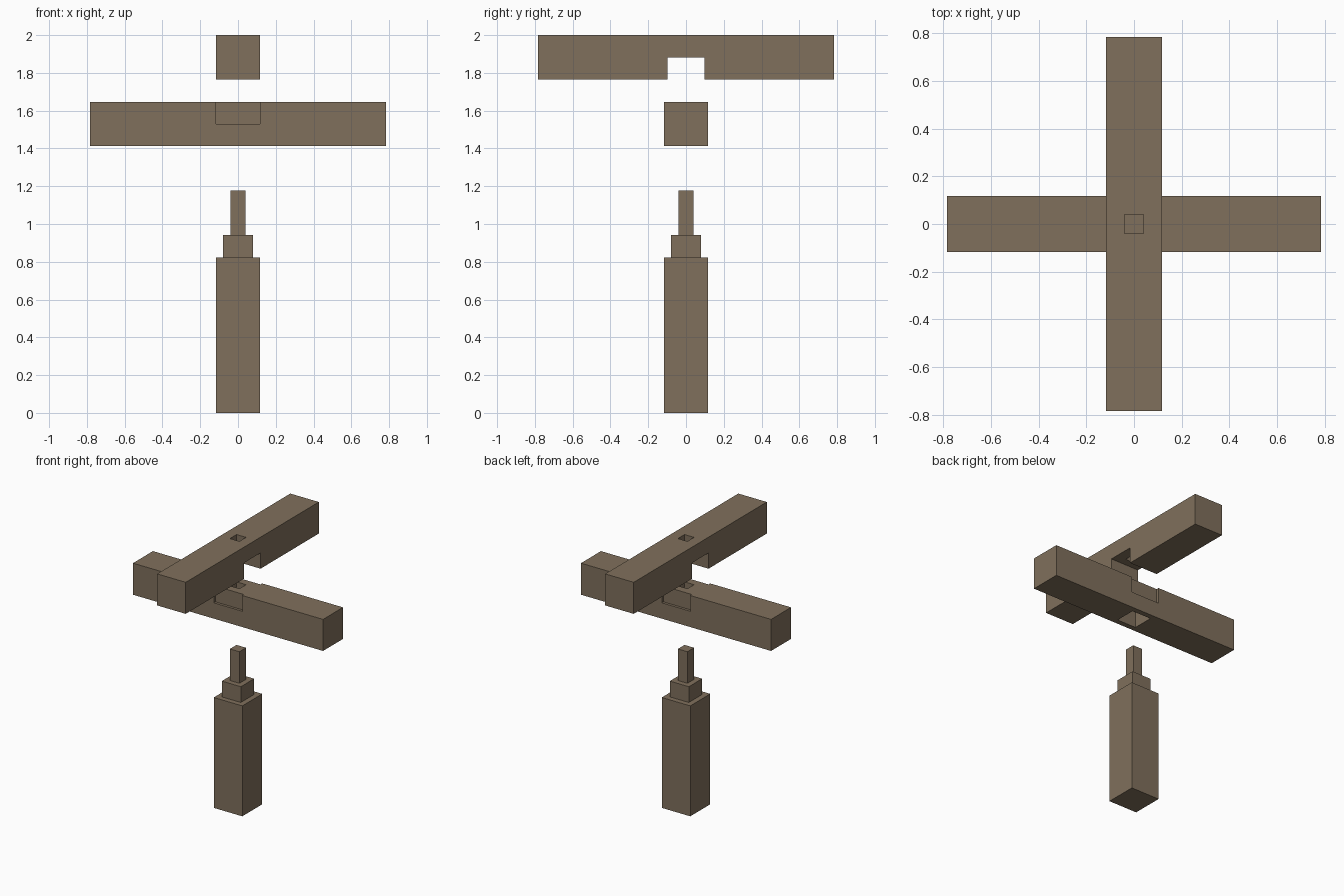
import bpy

cube = bpy.data.objects.get("Cube")
if cube:
    bpy.data.objects.remove(cube, do_unlink=True)

# Proportions: U is half the timber thickness, all sizes follow from it
U = 2 / 17
LENGTH = U * 20 / 3      # half length of each beam
WEB = U * 5 / 6          # half width left between the cheek recesses
TENON = U * 2 / 3
PEG = U / 3
OVER = 0.05              # how far cutters stick out

wood = bpy.data.materials.new("brown wood")
wood.use_nodes = True
colour = (0.216, 0.162, 0.107, 1)
wood.diffuse_color = colour
wood.node_tree.nodes["Principled BSDF"].inputs["Base Color"].default_value = colour


def box(name, x, y, z):
    """Box from (min, max) ranges along each axis."""
    corners = [(a, b, c) for a in x for b in y for c in z]
    faces = [(0, 1, 3, 2), (4, 6, 7, 5), (0, 4, 5, 1),
             (2, 3, 7, 6), (0, 2, 6, 4), (1, 5, 7, 3)]
    mesh = bpy.data.meshes.new(name)
    mesh.from_pydata(corners, [], faces)
    mesh.materials.append(wood)
    obj = bpy.data.objects.new(name, mesh)
    bpy.context.collection.objects.link(obj)
    return obj


def centred(half):
    return (-half, half)


def cut(target, x, y, z):
    """Cut a box-shaped recess out of the target."""
    cutter = box("cutter", x, y, z)
    cutter.hide_render = True
    mod = target.modifiers.new("cut", 'BOOLEAN')
    mod.operation = 'DIFFERENCE'
    mod.solver = 'EXACT'
    mod.object = cutter
    bpy.context.view_layer.objects.active = target
    bpy.ops.object.modifier_apply(modifier=mod.name)
    bpy.data.objects.remove(cutter, do_unlink=True)


# Post: stepped profile with shoulder, tenon and peg, joined into one solid
post = box("post", centred(U), centred(U), (0, 7 * U))
for half, top in ((TENON, 8 * U), (PEG, 10 * U)):
    step = box("step", centred(half), centred(half), (6 * U, top))
    mod = post.modifiers.new("step", 'BOOLEAN')
    mod.operation = 'UNION'
    mod.solver = 'EXACT'
    mod.object = step
    bpy.context.view_layer.objects.active = post
    bpy.ops.object.modifier_apply(modifier=mod.name)
    bpy.data.objects.remove(step, do_unlink=True)

# Lower beam: shallow recess in both cheeks, mortise below, peg hole through
lower = box("lower_beam", centred(LENGTH), centred(U), (12 * U, 14 * U))
cut(lower, centred(U), (WEB, U + OVER), (13 * U, 14 * U + OVER))
cut(lower, centred(U), (-U - OVER, -WEB), (13 * U, 14 * U + OVER))
cut(lower, centred(TENON), centred(TENON), (12 * U - OVER, 13 * U))
cut(lower, centred(PEG), centred(PEG), (12.5 * U, 14 * U + OVER))

# Upper beam: slot across the underside and a peg hole above it
upper = box("upper_beam", centred(U), centred(LENGTH), (15 * U, 17 * U))
cut(upper, centred(U + OVER), centred(WEB), (15 * U - OVER, 16 * U))
cut(upper, centred(PEG), centred(PEG), (15.5 * U, 17 * U + OVER))
